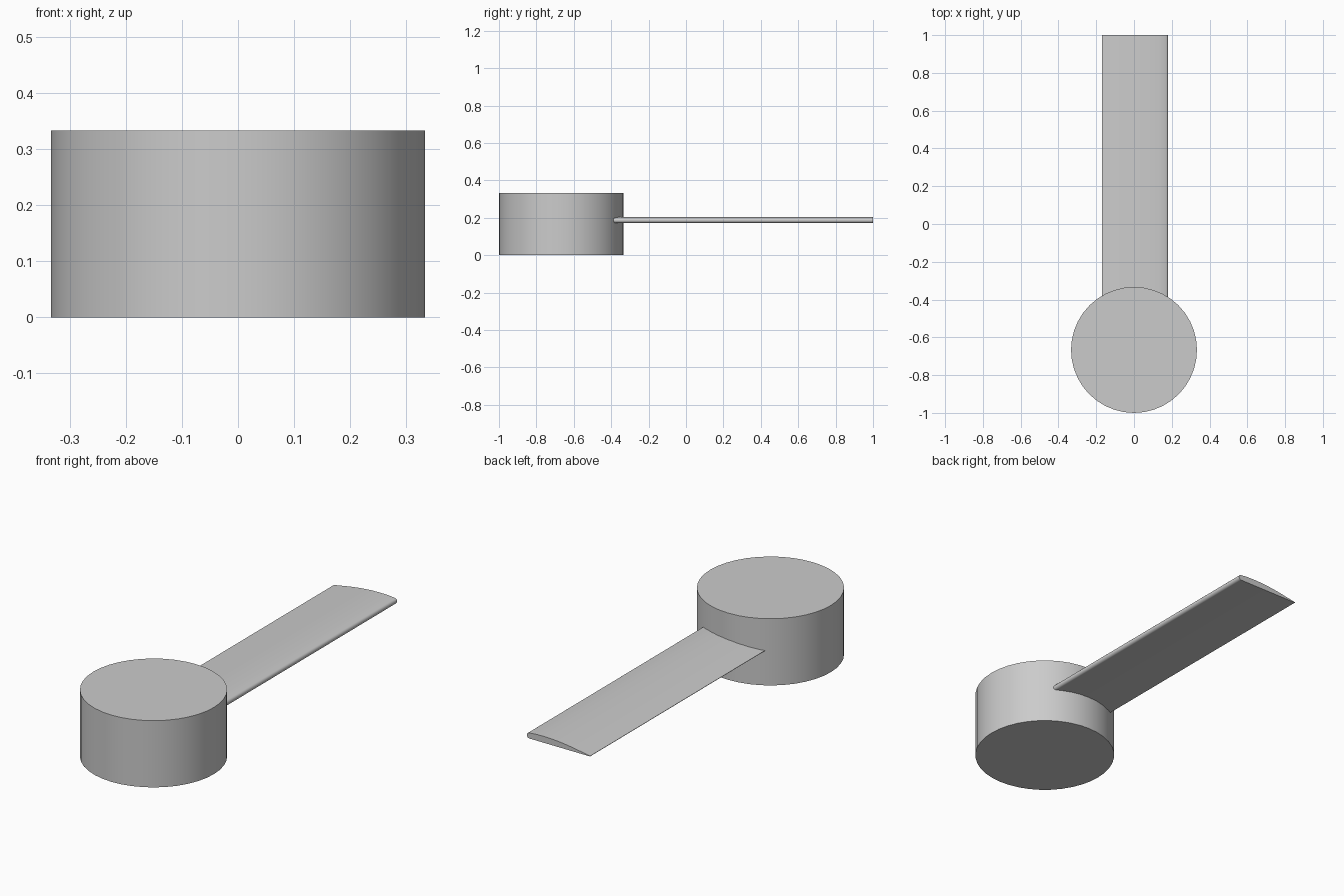
import bpy, bmesh, math

cube = bpy.data.objects.get("Cube")
if cube:
    bpy.data.objects.remove(cube, do_unlink=True)

grey = bpy.data.materials.new("plain grey")
grey.use_nodes = True
colour = (0.6, 0.6, 0.6, 1)
grey.diffuse_color = colour
grey.node_tree.nodes["Principled BSDF"].inputs["Base Color"].default_value = colour


def finish(obj, angle):
    obj.data.materials.append(grey)
    bpy.ops.object.select_all(action="DESELECT")
    obj.select_set(True)
    bpy.context.view_layer.objects.active = obj
    bpy.ops.object.shade_smooth_by_angle(angle=math.radians(angle))


# Round hub
R, H = 1 / 3, 1 / 3
bpy.ops.mesh.primitive_cylinder_add(vertices=40, radius=R, depth=H,
                                    location=(0, R - 1, H / 2))
hub = bpy.context.object
hub.name = "hub"
finish(hub, 30)

# Blade section: flat underside, rounded leading edge, arched top, thin trailing edge
nose_x, nose_z, nose_r = 0.166, 0.186, 0.014
section = [(-0.17, 0.172)]
for i in range(9):
    a = math.radians(-90 + 20 * i)
    section.append((nose_x + nose_r * math.cos(a), nose_z + nose_r * math.sin(a)))
section += [(0.13, 0.203), (0.09, 0.204), (0.04, 0.203), (-0.02, 0.198),
            (-0.08, 0.19), (-0.13, 0.181), (-0.17, 0.174)]

# Straight blade, its root buried in the hub
bm = bmesh.new()
root = bm.faces.new([bm.verts.new((x, -0.5, z)) for x, z in section])
tip = bmesh.ops.extrude_face_region(bm, geom=[root])["geom"]
bmesh.ops.translate(bm, vec=(0, 1.5, 0),
                    verts=[g for g in tip if isinstance(g, bmesh.types.BMVert)])
bmesh.ops.recalc_face_normals(bm, faces=bm.faces)
mesh = bpy.data.meshes.new("blade")
bm.to_mesh(mesh)
bm.free()
blade = bpy.data.objects.new("blade", mesh)
bpy.context.collection.objects.link(blade)
finish(blade, 40)
